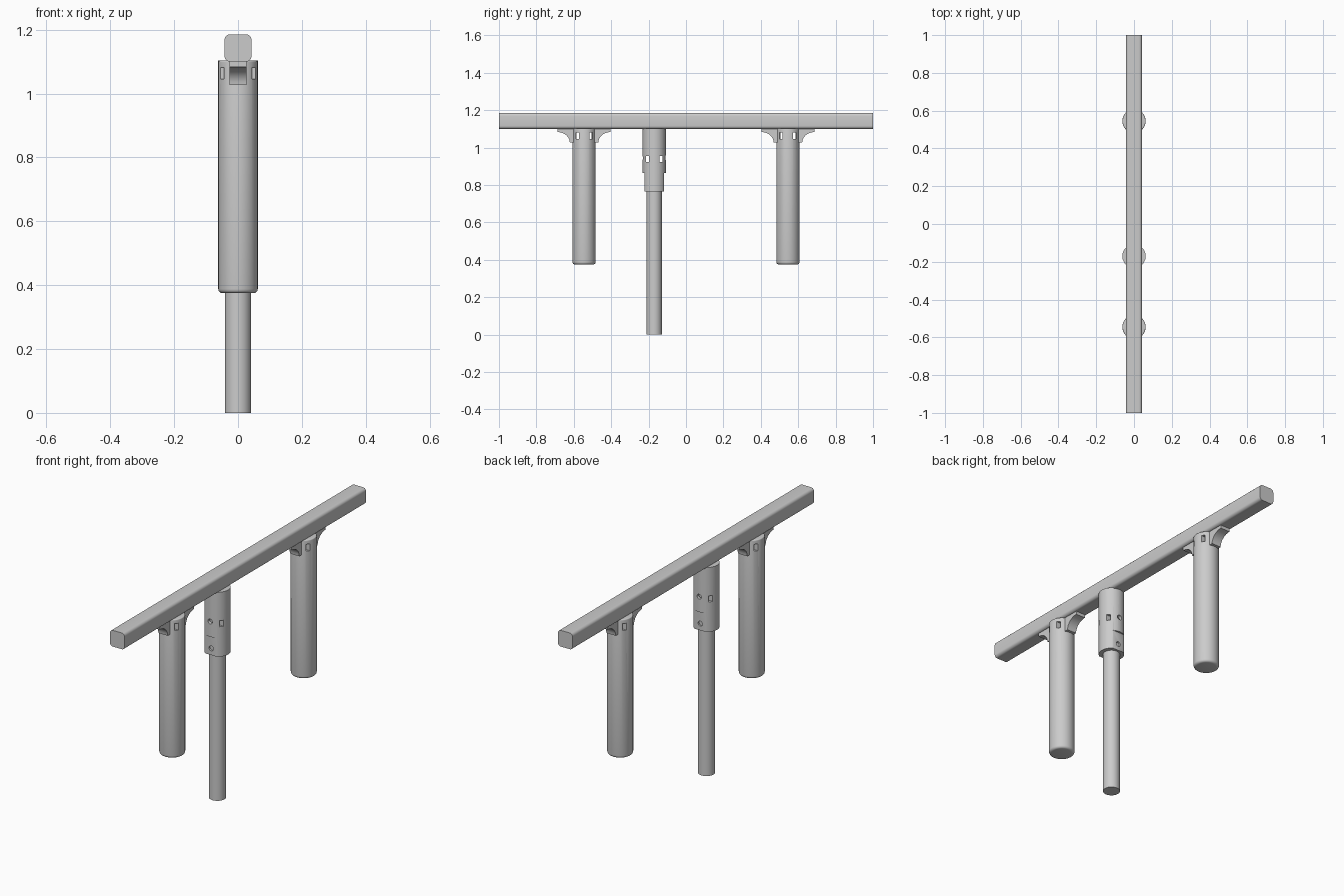
import bpy
import bmesh
import math
from mathutils import Matrix, Vector

cube = bpy.data.objects.get("Cube")
if cube:
    bpy.data.objects.remove(cube, do_unlink=True)

grey = bpy.data.materials.new("plain grey")
grey.use_nodes = True
colour = (0.6, 0.6, 0.6, 1)
grey.diffuse_color = colour
grey.node_tree.nodes["Principled BSDF"].inputs["Base Color"].default_value = colour


def make(name, bm):
    bmesh.ops.recalc_face_normals(bm, faces=bm.faces)
    mesh = bpy.data.meshes.new(name)
    bm.to_mesh(mesh)
    bm.free()
    mesh.materials.append(grey)
    ob = bpy.data.objects.new(name, mesh)
    bpy.context.collection.objects.link(ob)
    return ob


def activate(ob):
    bpy.ops.object.select_all(action='DESELECT')
    ob.select_set(True)
    bpy.context.view_layer.objects.active = ob


def smooth(ob):
    activate(ob)
    bpy.ops.object.shade_smooth_by_angle(angle=math.radians(35))


def box(name, centre, size, round_y=0):
    bm = bmesh.new()
    bmesh.ops.create_cube(bm, size=1, matrix=Matrix.Translation(centre) @ Matrix.Diagonal((*size, 1)))
    if round_y:
        edges = [e for e in bm.edges if abs(e.verts[0].co.y - e.verts[1].co.y) > 0.1]
        bmesh.ops.bevel(bm, geom=edges, offset=round_y, segments=5, profile=0.5, affect='EDGES')
    return make(name, bm)


def cylinder(name, y, radius, low, high, bevel_low=0, bevel_high=0):
    bm = bmesh.new()
    place = Matrix.Translation((0, y, (low + high) / 2))
    bmesh.ops.create_cone(bm, cap_ends=True, segments=40, radius1=radius, radius2=radius,
                          depth=high - low, matrix=place)
    for z, width in ((low, bevel_low), (high, bevel_high)):
        if width:
            rim = [e for e in bm.edges if all(abs(v.co.z - z) < 1e-4 for v in e.verts)]
            bmesh.ops.bevel(bm, geom=rim, offset=width, segments=4, profile=0.5, affect='EDGES')
    return make(name, bm)


def pin_hole(y, z, depth):
    # Short round cutter lying along y
    bm = bmesh.new()
    place = Matrix.Translation((0, y, z)) @ Matrix.Rotation(math.pi / 2, 4, 'X')
    bmesh.ops.create_cone(bm, cap_ends=True, segments=16, radius1=0.013, radius2=0.013,
                          depth=depth, matrix=place)
    return make("hole_cutter", bm)


def cut(ob, cutters):
    for cutter in cutters:
        mod = ob.modifiers.new("cut", 'BOOLEAN')
        mod.operation = 'DIFFERENCE'
        mod.solver = 'EXACT'
        mod.object = cutter
        activate(ob)
        bpy.ops.object.modifier_apply(modifier=mod.name)
        bpy.data.objects.remove(cutter, do_unlink=True)


def slots(y, z, height):
    # Pair of square slots running straight through along x
    return [box("slot_cutter", (0, y + s * 0.036, z), (0.3, 0.016, height)) for s in (-1, 1)]


def bracket(name, y, side):
    # Concave corner brace, drawn in the y-z plane and extruded along x
    reach, foot, top, lip, low = 0.142, 0.076, 1.103, 1.083, 1.026
    points = [(0.04, top), (reach, top), (reach, lip)]
    for i in range(1, 9):
        a = math.pi / 2 * i / 8
        points.append((reach - (reach - foot) * math.sin(a), low + (lip - low) * math.cos(a)))
    points.append((0.04, low))
    bm = bmesh.new()
    face = bm.faces.new([bm.verts.new((-0.027, y + side * d, z)) for d, z in points])
    new = bmesh.ops.extrude_face_region(bm, geom=[face])["geom"]
    bmesh.ops.translate(bm, vec=Vector((0.054, 0, 0)), verts=[v for v in new if isinstance(v, bmesh.types.BMVert)])
    return make(name, bm)


# Long rounded rail
smooth(box("rail", (0, 0, 1.1425), (0.084, 2, 0.085), 0.016))

# Outer handles with slots and braces
for label, y in (("front", -0.545), ("back", 0.545)):
    handle = cylinder(label + "_handle", y, 0.062, 0.375, 1.103, 0.013, 0.005)
    cut(handle, slots(y, 1.063, 0.036))
    smooth(handle)
    for end, side in (("front", -1), ("back", 1)):
        smooth(bracket(label + "_handle_" + end + "_brace", y, side))

# Middle sleeve: flats on the lower half, slots and pin holes
mid = -0.17
sleeve = cylinder("middle_sleeve", mid, 0.062, 0.765, 1.103)
cutters = slots(mid, 0.938, 0.032)
for side in (-1, 1):
    cutters.append(box("flat_cutter", (0, mid + side * 0.102, 0.81), (0.2, 0.1, 0.11)))
    for z in (0.945, 0.8):
        cutters.append(pin_hole(mid + side * 0.068, z, 0.05))
cut(sleeve, cutters)
smooth(sleeve)

# Slim leg below the sleeve
smooth(cylinder("middle_leg", mid, 0.041, 0, 0.78))
